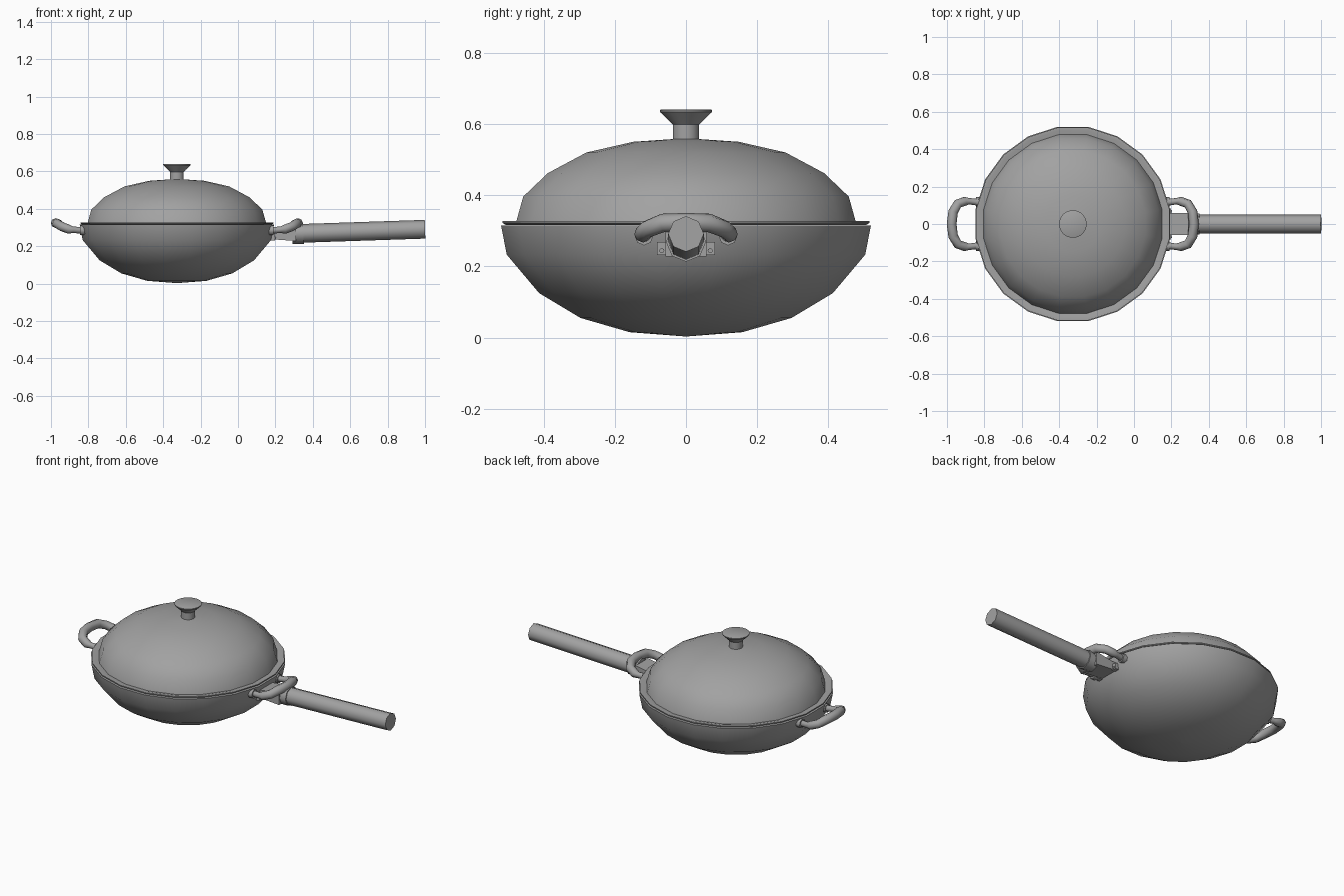
import bpy, bmesh
from math import cos, sin, pi, radians
from mathutils import Vector

cube = bpy.data.objects.get("Cube")
if cube:
    bpy.data.objects.remove(cube)

CX = -0.327          # centre of the pan
SIDES = 20

metal = bpy.data.materials.new("grey metal")
metal.use_nodes = True
metal.diffuse_color = (0.36, 0.36, 0.36, 1)
metal.node_tree.nodes["Principled BSDF"].inputs["Base Color"].default_value = (0.36, 0.36, 0.36, 1)


def finish(name, bm, angle=40):
    bmesh.ops.remove_doubles(bm, verts=bm.verts, dist=1e-5)
    bmesh.ops.recalc_face_normals(bm, faces=bm.faces)
    mesh = bpy.data.meshes.new(name)
    bm.to_mesh(mesh)
    bm.free()
    obj = bpy.data.objects.new(name, mesh)
    bpy.context.collection.objects.link(obj)
    mesh.materials.append(metal)
    bpy.ops.object.select_all(action="DESELECT")
    obj.select_set(True)
    bpy.context.view_layer.objects.active = obj
    bpy.ops.object.shade_smooth_by_angle(angle=radians(angle))
    return obj


def skin(bm, rings, closed=False):
    """Bridge successive rings of points, capping the ends unless closed."""
    loops = [[bm.verts.new(p) for p in ring] for ring in rings]
    n = len(loops[0])
    for a, b in zip(loops, loops[1:] + (loops[:1] if closed else [])):
        for i in range(n):
            j = (i + 1) % n
            bm.faces.new((a[i], a[j], b[j], b[i]))
    if not closed:
        bm.faces.new(loops[0])
        bm.faces.new(loops[-1])


def lathe(name, profile, sides=SIDES, angle=40):
    bm = bmesh.new()
    skin(bm, [[(CX + r * cos(2 * pi * (i + .5) / sides), r * sin(2 * pi * (i + .5) / sides), z)
               for i in range(sides)] for r, z in profile])
    return finish(name, bm, angle)


def tube(name, path, radii, sides=8, angle=50, up=Vector((0, 0, 1))):
    bm = bmesh.new()
    pts = [Vector(p) for p in path]
    rings = []
    for k, (p, r) in enumerate(zip(pts, radii)):
        t = (pts[min(k + 1, len(pts) - 1)] - pts[max(k - 1, 0)]).normalized()
        u = t.cross(up).normalized()
        v = u.cross(t)
        rings.append([p + r * (cos(2 * pi * i / sides) * u + sin(2 * pi * i / sides) * v)
                      for i in range(sides)])
    skin(bm, rings)
    return finish(name, bm, angle)


# Bowl: hollow shell with a rim
lathe("bowl", [(.002, .003), (.16, .015), (.30, .055), (.418, .125), (.51, .233), (.526, .315),
               (.505, .315), (.488, .235), (.40, .14), (.28, .075), (.002, .03)])

# Lid: thin flange and domed top
lathe("lid_flange", [(.46, .316), (.512, .316), (.522, .322), (.522, .328), (.505, .328), (.485, .322)])
lathe("lid", [(.485, .318), (.463, .396), (.393, .462), (.283, .52), (.15, .55), (.002, .56)])

# Knob on the lid
lathe("knob", [(.037, .55), (.037, .598), (.048, .609), (.073, .633), (.074, .639), (.072, .64)], 24, 35)

# Two loop handles with thin ends and a thicker grip
half = [(.50, .115, .285, .018), (.555, .122, .288, .017), (.575, .122, .29, .024),
        (.615, .108, .305, .025), (.64, .065, .322, .026)]
loop = half + [(.648, 0, .324, .026)] + [(x, -y, z, r) for x, y, z, r in reversed(half)]
for side, name in ((1, "left_loop_handle"), (-1, "right_loop_handle")):
    tube(name, [(CX + side * x, y, z) for x, y, z, r in loop], [r for *_, r in loop])
    # Collar where each end meets the bowl
    for y in (.118, -.118):
        tube(name + "_mount", [(CX + side * .49, y, .285), (CX + side * .518, y, .285)], [.026, .026])

# Tapered bracket for the long handle
bm = bmesh.new()
skin(bm, [[(x, -.058, lo), (x, .058, lo), (x, .058, hi), (x, -.058, hi)]
          for x, lo, hi in ((.15, .236, .285), (.20, .236, .285), (.31, .228, .305))])
finish("handle_bracket", bm, 30)

# Bracket ears with rivets
for y in (.068, -.068):
    bm = bmesh.new()
    skin(bm, [[(x, y - .014, .232), (x, y + .014, .232), (x, y + .014, .268), (x, y - .014, .268)]
              for x in (.15, .198)])
    finish("bracket_ear", bm, 30)
    tube("rivet", [(.19, y, .244), (.203, y, .244)], [.007, .007], 10)

# Long straight handle with a wider collar
tube("handle_collar", [(.29, 0, .267), (.35, 0, .269)], [.054, .056], 8)
tube("long_handle", [(.34, 0, .269), (1.0, 0, .291)], [.05, .05], 8)
